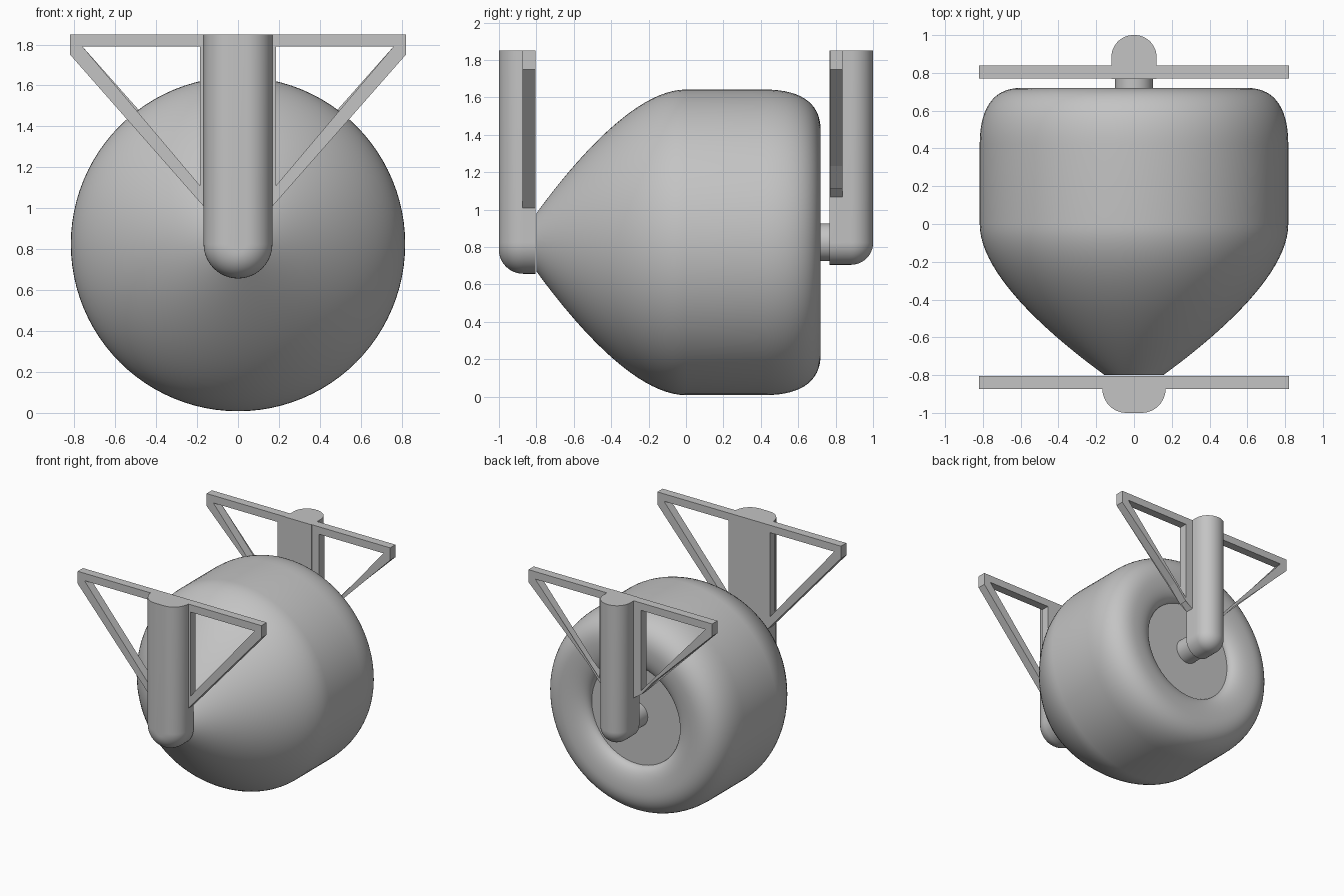
import bpy, bmesh, math
from mathutils import Vector
from mathutils.geometry import interpolate_bezier

cube = bpy.data.objects.get("Cube")
if cube:
    bpy.data.objects.remove(cube, do_unlink=True)

AXIS_Z = 0.825   # height of the drum's axis
TOP_Z = 1.85     # top of the posts and brackets

grey = bpy.data.materials.new("light grey")
GREY = (0.55, 0.55, 0.55, 1)
grey.diffuse_color = GREY
grey.use_nodes = True
grey.node_tree.nodes["Principled BSDF"].inputs["Base Color"].default_value = GREY


def finish(bm, name, smooth=True):
    bmesh.ops.recalc_face_normals(bm, faces=bm.faces)
    mesh = bpy.data.meshes.new(name)
    bm.to_mesh(mesh)
    bm.free()
    mesh.materials.append(grey)
    obj = bpy.data.objects.new(name, mesh)
    bpy.context.collection.objects.link(obj)
    if smooth:
        bpy.ops.object.select_all(action='DESELECT')
        obj.select_set(True)
        bpy.context.view_layer.objects.active = obj
        bpy.ops.object.shade_smooth_by_angle(angle=math.radians(32))
    return obj


def loft(name, loops):
    """Skin a list of equal closed loops and cap both ends."""
    bm = bmesh.new()
    rings = [[bm.verts.new(p) for p in loop] for loop in loops]
    n = len(rings[0])
    for a, b in zip(rings, rings[1:]):
        for i in range(n):
            j = (i + 1) % n
            bm.faces.new((a[i], a[j], b[j], b[i]))
    bm.faces.new(rings[0])
    bm.faces.new(rings[-1])
    return finish(bm, name)


def revolve(name, profile, sides):
    """Turn (y, radius) points around the drum's axis."""
    turns = [2 * math.pi * i / sides for i in range(sides)]
    return loft(name, [[(r * math.cos(t), y, AXIS_Z + r * math.sin(t)) for t in turns]
                       for y, r in profile])


def bezier(p0, h0, h1, p1, n):
    pts = interpolate_bezier(*(Vector((*p, 0)) for p in (p0, h0, h1, p1)), n)
    return [(p.x, p.y) for p in pts]


def post(name, inner_y, bend_y, outer_y, half_width, flat):
    """Upright with a rounded foot and a rounded outer side."""
    sections = [(inner_y, half_width)]
    for i in range(13):
        t = math.pi / 2 * i / 12
        sections.append((bend_y + (outer_y - bend_y) * math.sin(t),
                         flat + (half_width - flat) * math.cos(t)))
    loops = []
    for y, r in sections:
        foot = [math.pi * (1 + i / 32) for i in range(33)]
        loop = [(r * math.cos(t), y, AXIS_Z + r * math.sin(t)) for t in foot]
        loops.append(loop + [(r, y, TOP_Z), (-r, y, TOP_Z)])
    return loft(name, loops)


def bracket(name, y0, y1, inner_x, side):
    """Triangular frame plate with a triangular opening."""
    foot_z = 1.0 - 1.154 * (inner_x - 0.17)
    outer = [(inner_x, TOP_Z), (0.82, TOP_Z), (0.82, 1.75), (inner_x, foot_z)]
    hole = [(0.185, 1.79), (0.76, 1.79), (0.76, 1.79), (0.185, 1.11)]
    bm = bmesh.new()
    rows = [[bm.verts.new((side * x, y, z)) for x, z in shape]
            for shape, y in ((outer, y0), (outer, y1), (hole, y1), (hole, y0))]
    for k in range(4):
        a, b = rows[k], rows[(k + 1) % 4]
        for i in range(4):
            j = (i + 1) % 4
            bm.faces.new((a[i], a[j], b[j], b[i]))
    bmesh.ops.remove_doubles(bm, verts=bm.verts, dist=0.0005)
    return finish(bm, name, smooth=False)


# Drum: tapered front, straight middle, rounded rim and recessed back
profile = bezier((-0.8, 0.155), (-0.6, 0.43), (-0.27, 0.817), (0, 0.817), 24)
profile += bezier((0.42, 0.817), (0.62, 0.817), (0.72, 0.74), (0.72, 0.6), 16)
profile += bezier((0.72, 0.6), (0.72, 0.47), (0.68, 0.4), (0.63, 0.4), 12)[1:]
revolve("drum", profile, 96)

# Axle between the recessed back and the back post
revolve("axle", [(0.62, 0.1), (0.78, 0.1)], 48)

# Posts
post("front_post", -0.805, -0.87, -1.0, 0.168, 0.04)
post("back_post", 0.767, 0.882, 1.0, 0.12, 0.004)

# Bracket frames on both sides of each post
for side, word in ((1, "left"), (-1, "right")):
    bracket("front_bracket_" + word, -0.873, -0.805, 0.165, side)
    bracket("back_bracket_" + word, 0.77, 0.838, 0.115, side)
